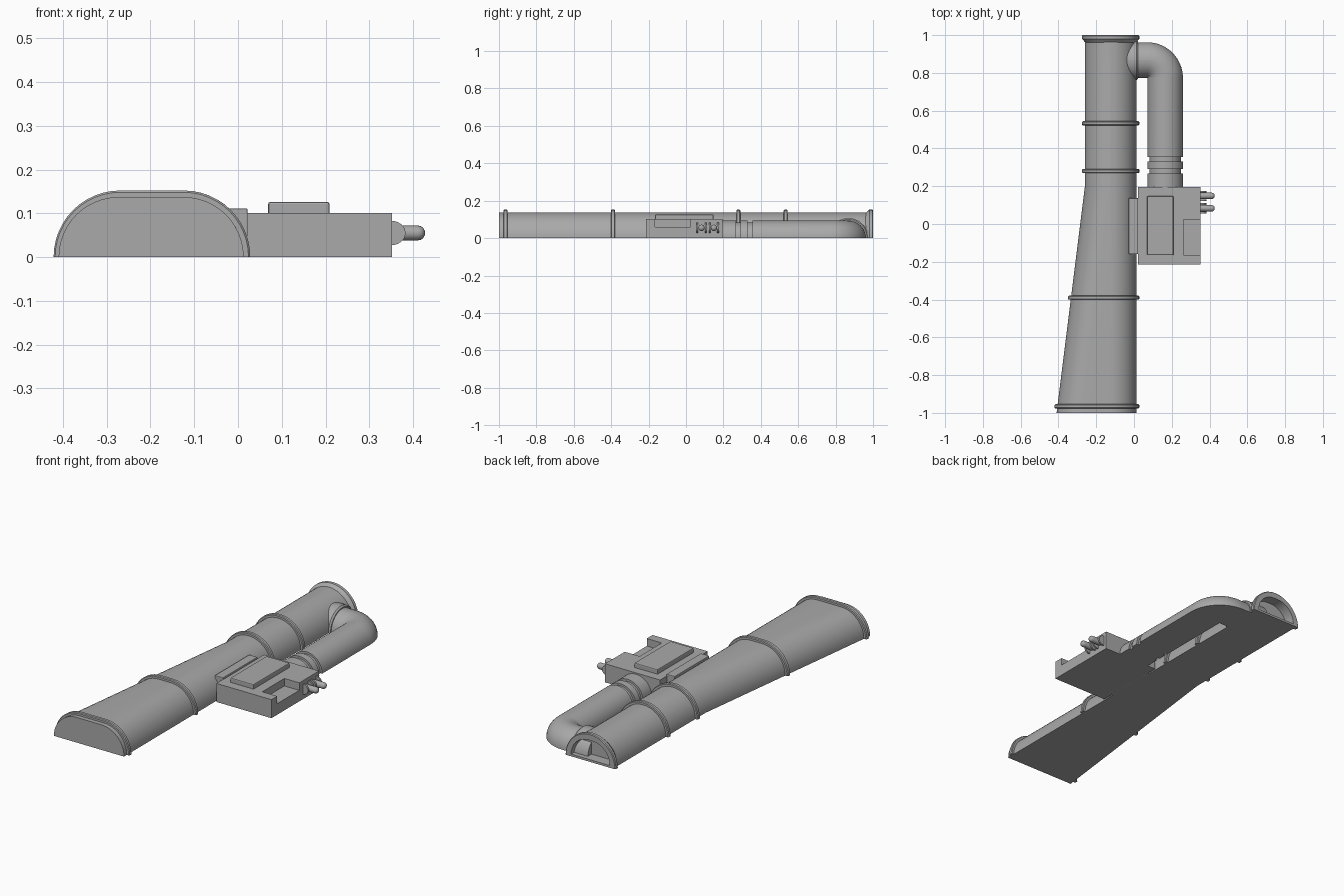
import bpy, bmesh, math
from mathutils import Vector

cube = bpy.data.objects.get("Cube")
if cube:
    bpy.data.objects.remove(cube, do_unlink=True)

GREY = (0.4, 0.4, 0.4, 1)
mat = bpy.data.materials.new("plain grey")
mat.use_nodes = True
mat.diffuse_color = GREY
mat.node_tree.nodes["Principled BSDF"].inputs["Base Color"].default_value = GREY


def finish(name, bm, smooth=True):
    bmesh.ops.recalc_face_normals(bm, faces=bm.faces)
    me = bpy.data.meshes.new(name)
    bm.to_mesh(me)
    bm.free()
    ob = bpy.data.objects.new(name, me)
    bpy.context.collection.objects.link(ob)
    me.materials.append(mat)
    if smooth:
        bpy.ops.object.select_all(action='DESELECT')
        ob.select_set(True)
        bpy.context.view_layer.objects.active = ob
        bpy.ops.object.shade_smooth_by_angle(angle=math.radians(35))
    return ob


def arch(a, b, h, base=0.0, n=12):
    """Half-round section standing on the ground between points a and b."""
    a, b = Vector((*a, base)), Vector((*b, base))
    u = (b - a).normalized()
    r = min(h, (b - a).length / 2)
    pts = []
    for corner, start in ((a + u * r, math.pi), (b - u * r, math.pi / 2)):
        for i in range(n + 1):
            t = start - math.pi / 2 * i / n
            pts.append(corner + u * r * math.cos(t) + Vector((0, 0, h * math.sin(t))))
    return pts


def loft(name, sections):
    bm = bmesh.new()
    rows = [[bm.verts.new(p) for p in s] for s in sections]
    for r0, r1 in zip(rows, rows[1:]):
        for i in range(len(r0)):
            j = (i + 1) % len(r0)
            bm.faces.new((r0[i], r0[j], r1[j], r1[i]))
    bm.faces.new(rows[0])
    bm.faces.new(rows[-1])
    return finish(name, bm)


def prism(name, outline, z0, z1, bevel=0.0):
    bm = bmesh.new()
    face = bm.faces.new([bm.verts.new((x, y, z0)) for x, y in outline])
    top = bmesh.ops.extrude_face_region(bm, geom=[face])["geom"]
    for v in top:
        if isinstance(v, bmesh.types.BMVert):
            v.co.z = z1
    ob = finish(name, bm, False)
    if bevel:
        m = ob.modifiers.new("soft edge", 'BEVEL')
        m.width, m.segments = bevel, 2
    return ob


def rect(x0, x1, y0, y1):
    return [(x0, y0), (x1, y0), (x1, y1), (x0, y1)]


# Main duct: straight at the back, flaring to the left toward the front
RIGHT, HEIGHT, FLARE = 0.013, 0.137, 0.2


def left_edge(y):
    return -0.26 - 0.15 * max(0, FLARE - y) / (FLARE + 1)


def duct(y, grow=0.0, base=0.0):
    return arch((left_edge(y) - grow, y), (RIGHT + grow, y), HEIGHT + grow - base, base)


loft("main_duct", [duct(-1), duct(FLARE), duct(0.995),
                   duct(0.995, -0.02, 0.012), duct(0.94, -0.02, 0.012)])

# Raised joint bands
for i, y in enumerate((-0.965, -0.39, 0.28, 0.533)):
    loft(f"duct_band_{i + 1}", [duct(y - 0.011, 0.011), duct(y - 0.007, 0.015),
                                duct(y + 0.007, 0.015), duct(y + 0.011, 0.011)])
# The end band is an open rim around the recessed cap
loft("duct_end_rim", [duct(0.94, -0.02, 0.012), duct(0.976, 0.011), duct(0.98, 0.015),
                      duct(0.996, 0.015), duct(1, 0.011), duct(1, -0.02, 0.012),
                      duct(0.942, -0.02, 0.012)])

# Side pipe: straight run, quarter bend, then into the duct
PX, R = 0.165, 0.094
bend = Vector((0.07, 0.773))
path = [arch((PX - R, y), (PX + R, y), R) for y in (0.355, bend.y)]
for i in range(1, 17):
    t = math.pi / 2 * i / 16
    d = Vector((math.cos(t), math.sin(t)))
    path.append(arch(bend + d * 0.001, bend + d * (2 * R + 0.001), R))
path.append(arch((-0.08, bend.y), (-0.08, bend.y + 2 * R), R))
loft("side_pipe", path)
loft("pipe_collar", [arch((x, 0.868 - r), (x, 0.868 + r), r)
                     for x, r in ((-0.09, 0.107), (0.012, 0.107), (0.02, 0.1))])

# Grooved coupling between pipe and box
steps = ((0.18, R), (0.268, R), (0.268, 0.083), (0.292, 0.083), (0.292, R),
         (0.33, R), (0.33, 0.083), (0.357, 0.083))
loft("pipe_coupling", [arch((PX - r, y), (PX + r, y), r) for y, r in steps])

# Machine box with a step cut into its right side
X0, X1, Y0, Y1 = 0.02, 0.352, -0.215, 0.195
prism("box_lower", rect(X0, X1, Y0, Y1), 0, 0.06)
prism("box_upper", [(X0, Y0), (X1, Y0), (X1, -0.165), (0.262, -0.165),
                    (0.262, 0.025), (X1, 0.025), (X1, Y1), (X0, Y1)], 0.06, 0.101)
prism("box_lid", rect(0.069, 0.209, -0.165, 0.147), 0.095, 0.126, 0.005)
prism("box_saddle", rect(-0.028, 0.022, -0.16, 0.137), 0, 0.111, 0.003)

# Two connectors: a rod with a rounded tip held between two cheeks
for k, y in enumerate((0.083, 0.149)):
    for side in (-1, 1):
        bm = bmesh.new()
        ring = []
        for i in range(13):
            t = math.pi * (i / 12 - 0.5)
            ring.append(bm.verts.new((0.35 + 0.033 * math.cos(t), y + side * 0.018,
                                      0.055 + 0.028 * math.sin(t))))
        face = bm.faces.new(ring)
        out = bmesh.ops.extrude_face_region(bm, geom=[face])["geom"]
        for v in out:
            if isinstance(v, bmesh.types.BMVert):
                v.co.y += side * 0.009
        finish(f"connector_cheek_{k * 2 + (side + 3) // 2}", bm)
    rod = []
    for x, r in ((0.345, 0.017), (0.411, 0.017), (0.418, 0.0155), (0.423, 0.012), (0.427, 0.005)):
        rod.append([Vector((x, y + r * math.cos(a * math.pi / 8), 0.055 + r * math.sin(a * math.pi / 8)))
                    for a in range(16)])
    loft(f"connector_rod_{k + 1}", rod)
